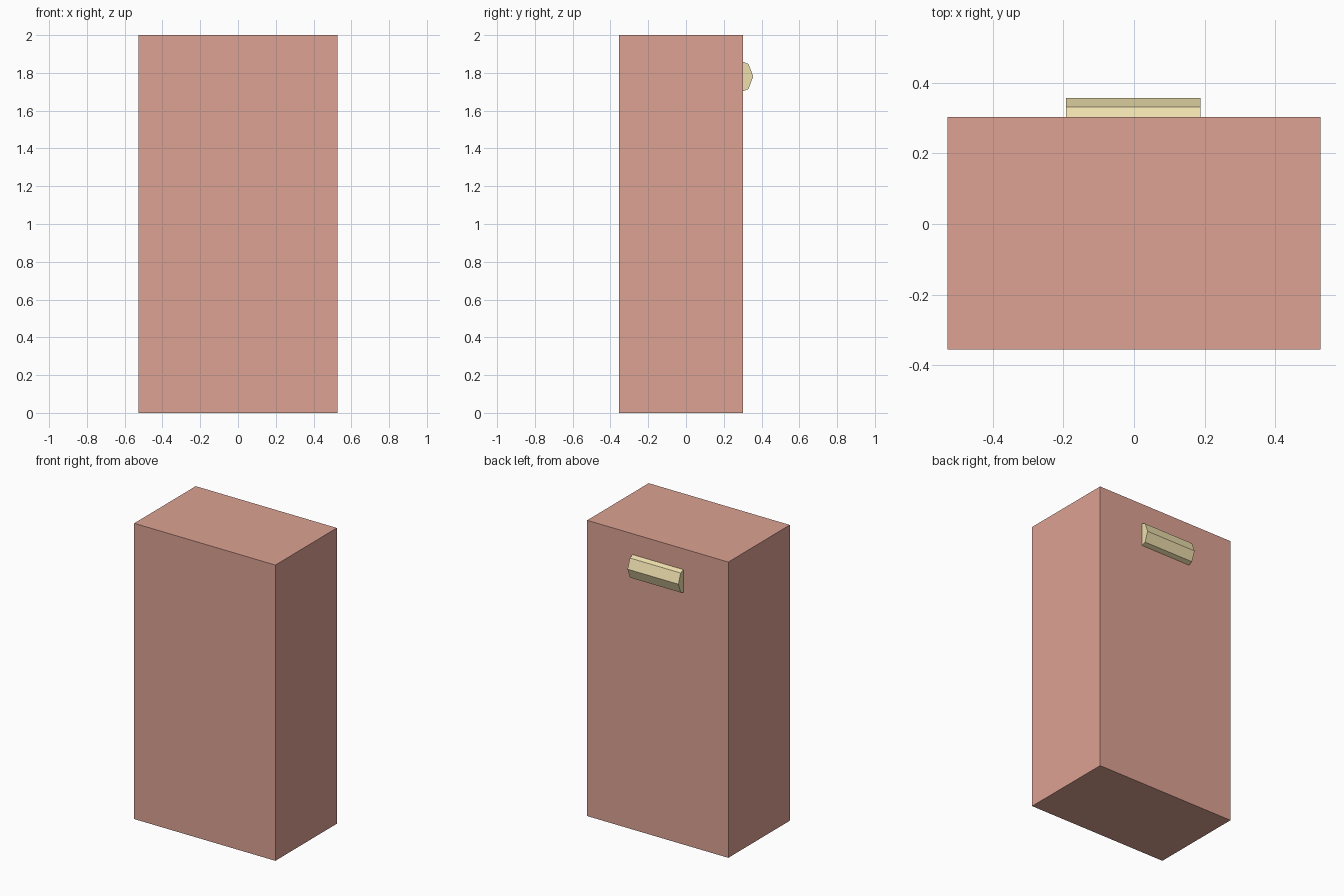
import bpy
import bmesh

if "Cube" in bpy.data.objects:
    bpy.data.objects.remove(bpy.data.objects["Cube"])


def material(name, color):
    mat = bpy.data.materials.new(name)
    mat.diffuse_color = color
    mat.use_nodes = True
    mat.node_tree.nodes["Principled BSDF"].inputs["Base Color"].default_value = mat.diffuse_color
    return mat


def prism(name, profile, x0, x1, mat):
    """Extrude a (y, z) profile along x from x0 to x1."""
    bm = bmesh.new()
    face = bm.faces.new([bm.verts.new((x0, y, z)) for y, z in profile])
    ext = bmesh.ops.extrude_face_region(bm, geom=[face])
    verts = [v for v in ext["geom"] if isinstance(v, bmesh.types.BMVert)]
    bmesh.ops.translate(bm, verts=verts, vec=(x1 - x0, 0, 0))
    bmesh.ops.recalc_face_normals(bm, faces=bm.faces)
    mesh = bpy.data.meshes.new(name)
    bm.to_mesh(mesh)
    bm.free()
    mesh.materials.append(mat)
    obj = bpy.data.objects.new(name, mesh)
    bpy.context.collection.objects.link(obj)
    return obj


red = material("body_red", (0.72, 0.36, 0.29, 1))
cream = material("handle_cream", (0.85, 0.74, 0.42, 1))

# Tall box body
back = 0.302
prism("body", [(-0.355, 0), (back, 0), (back, 2), (-0.355, 2)], -0.528, 0.528, red)

# Faceted grip bar high on the back
mid = 1.781
grip = [(back, mid - 0.078), (0.331, mid - 0.066), (0.356, mid),
        (0.331, mid + 0.066), (back, mid + 0.078)]
prism("handle", grip, -0.192, 0.188, cream)
